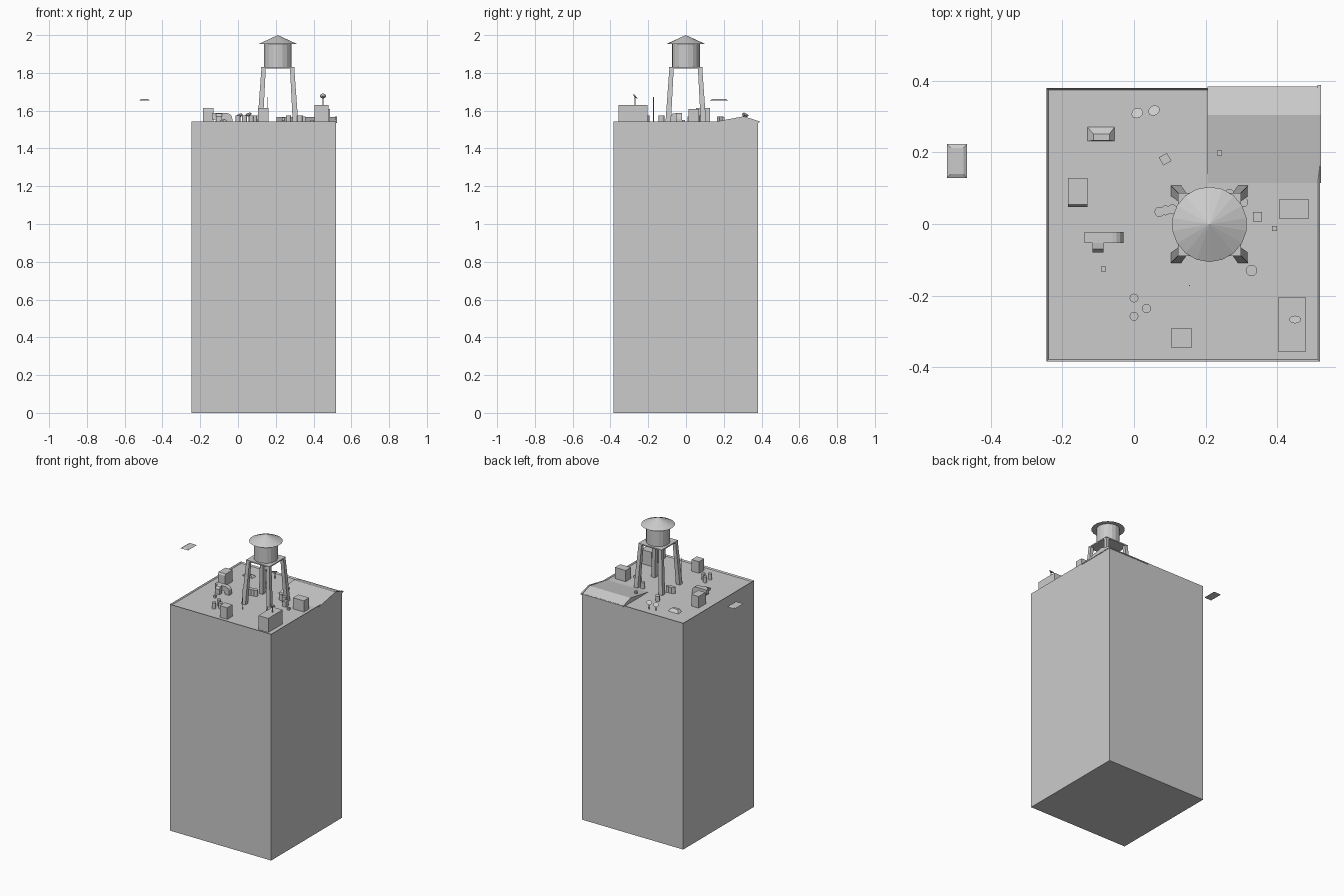
import bpy, bmesh, math
from mathutils import Matrix, Vector

if "Cube" in bpy.data.objects:
    bpy.data.objects.remove(bpy.data.objects["Cube"])

ROOF = 1.534


def finish(name, bm):
    bmesh.ops.recalc_face_normals(bm, faces=bm.faces)
    me = bpy.data.meshes.new(name)
    bm.to_mesh(me)
    bm.free()
    ob = bpy.data.objects.new(name, me)
    bpy.context.collection.objects.link(ob)
    return ob


def loft(name, bottom, top, z0, z1):
    """Block between two rectangles given as (x0, x1, y0, y1)."""
    bm = bmesh.new()
    rings = []
    for (x0, x1, y0, y1), z in ((bottom, z0), (top, z1)):
        rings.append([bm.verts.new((x, y, z)) for x, y in
                      ((x0, y0), (x1, y0), (x1, y1), (x0, y1))])
    a, b = rings
    bm.faces.new(a[::-1])
    bm.faces.new(b)
    for i in range(4):
        j = (i + 1) % 4
        bm.faces.new((a[i], a[j], b[j], b[i]))
    return finish(name, bm)


def box(name, x0, x1, y0, y1, z1, z0=ROOF):
    return loft(name, (x0, x1, y0, y1), (x0, x1, y0, y1), z0, z1)


def cone(name, x, y, z0, z1, r0, r1, n=12, tilt=None):
    bm = bmesh.new()
    rot = tilt or Matrix()
    bmesh.ops.create_cone(bm, cap_ends=True, segments=n, radius1=r0, radius2=r1,
                          depth=z1 - z0,
                          matrix=Matrix.Translation((x, y, (z0 + z1) / 2)) @ rot)
    return finish(name, bm)


def prism(name, profile, axis, lo, hi):
    """Extrude a 2D (horizontal, z) profile along x or y."""
    bm = bmesh.new()
    put = (lambda p, t: (t, p[0], p[1])) if axis == 'x' else (lambda p, t: (p[0], t, p[1]))
    face = bm.faces.new([bm.verts.new(put(p, lo)) for p in profile])
    out = bmesh.ops.extrude_face_region(bm, geom=[face])
    d = Vector((hi - lo, 0, 0) if axis == 'x' else (0, hi - lo, 0))
    bmesh.ops.translate(bm, vec=d, verts=[v for v in out['geom'] if isinstance(v, bmesh.types.BMVert)])
    return finish(name, bm)


def dish(name, x, y, z0, z1, tilt):
    cone(name + "_pole", x, y, z0, z1, 0.003, 0.003, 6)
    cone(name, x, y, z1 - 0.004, z1 + 0.004, 0.006, 0.017, 10, tilt)


# building shaft with a recessed roof leaving a parapet rim
tower = box("building", -0.245, 0.519, -0.384, 0.38, 1.543, 0)
bm = bmesh.new()
bm.from_mesh(tower.data)
top = [f for f in bm.faces if f.normal.z > 0.9]
bmesh.ops.inset_region(bm, faces=top, thickness=0.008)
bmesh.ops.translate(bm, verts=top[0].verts, vec=(0, 0, ROOF - 1.543))
bm.to_mesh(tower.data)
bm.free()

# pitched roof corner and its end trim
prism("pitched_roof", [(0.115, ROOF), (0.305, 1.567), (0.384, 1.541), (0.384, ROOF)], 'x', 0.205, 0.52)
prism("roof_end_trim", [(0.115, ROOF), (0.305, 1.57), (0.388, 1.544), (0.388, 1.537)], 'x', 0.513, 0.523)

# water tank
TX, TY = 0.211, -0.001
cone("tank_barrel", TX, TY, 1.83, 1.952, 0.074, 0.074, 18)
cone("tank_roof", TX, TY, 1.952, 2.0, 0.105, 0.0, 18)
box("tank_platform", TX - 0.088, TX + 0.088, TY - 0.088, TY + 0.088, 1.832, 1.824)
for sx in (-1, 1):
    for sy in (-1, 1):
        def corner(a, b):
            xs = sorted((TX + sx * a, TX + sx * b))
            ys = sorted((TY + sy * a, TY + sy * b))
            return (*xs, *ys)
        loft("tank_leg", corner(0.079, 0.108), corner(0.064, 0.087), ROOF, 1.826)

# large rooftop units
box("stair_house", 0.404, 0.479, -0.358, -0.204, 1.63)
box("cooling_unit_front", 0.105, 0.161, -0.346, -0.29, 1.613)
box("cooling_unit_right", 0.406, 0.487, 0.014, 0.07, 1.61)
prism("cooling_unit_left", [(0.047, ROOF), (0.047, 1.602), (0.054, 1.613), (0.128, 1.613), (0.128, ROOF)],
      'x', -0.185, -0.13)

# duct with an elbow bending down to the roof and a side branch
arc = [(-0.06 + 0.03 * math.sin(t * math.pi / 8), 1.557 + 0.03 * math.cos(t * math.pi / 8)) for t in range(5)]
prism("duct", [(-0.138, ROOF + 0.02), (-0.138, 1.587)] + arc +
      [(-0.03, ROOF), (-0.06, ROOF), (-0.066, ROOF + 0.02)], 'y', -0.053, -0.022)
prism("duct_branch", [(-0.08, ROOF), (-0.08, 1.57), (-0.07, 1.584), (-0.053, 1.587), (-0.053, ROOF)],
      'x', -0.116, -0.085)

# skylight on the roof and loose hovering hatch
loft("skylight", (-0.13, -0.054, 0.232, 0.271), (-0.113, -0.069, 0.233, 0.251), ROOF, 1.552)
loft("hovering_hatch", (-0.523, -0.467, 0.128, 0.223), (-0.512, -0.477, 0.14, 0.213), 1.655, 1.661)

# round vents
for x, y, r in ((0, -0.207, .0125), (0, -0.258, .0125), (0.035, -0.236, .0125), (0.071, 0.034, .014),
                (0.088, 0.038, .014), (0.107, 0.041, .014), (0.328, -0.13, .016),
                (0.305, 0.061, .014), (0.267, 0.084, .014)):
    cone("round_vent", x, y, ROOF, 1.575, r, r)

# small boxes
for x, y, h, z in ((-0.085, -0.126, .007, 1.55), (0.392, -0.013, .007, 1.55),
                   (0.239, 0.198, .007, 1.565), (0.345, 0.02, .013, 1.57)):
    box("small_vent", x - h, x + h, y - h, y + h, z)
crate = box("turned_vent", -0.013, 0.013, -0.013, 0.013, 1.568)
crate.location = (0.087, 0.181, 0)
crate.rotation_euler.z = math.radians(30)

# dishes and antenna
dish("dish_large", 0.45, -0.27, 1.63, 1.675, Matrix.Rotation(math.radians(-50), 4, 'X'))
lean = Matrix.Rotation(math.radians(30), 4, 'Z') @ Matrix.Rotation(math.radians(-35), 4, 'X')
dish("dish_a", 0.01, 0.308, ROOF, 1.572, lean)
dish("dish_b", 0.057, 0.315, ROOF, 1.577, lean)
cone("antenna", 0.155, -0.172, ROOF, 1.672, 0.0015, 0.0015, 6)
